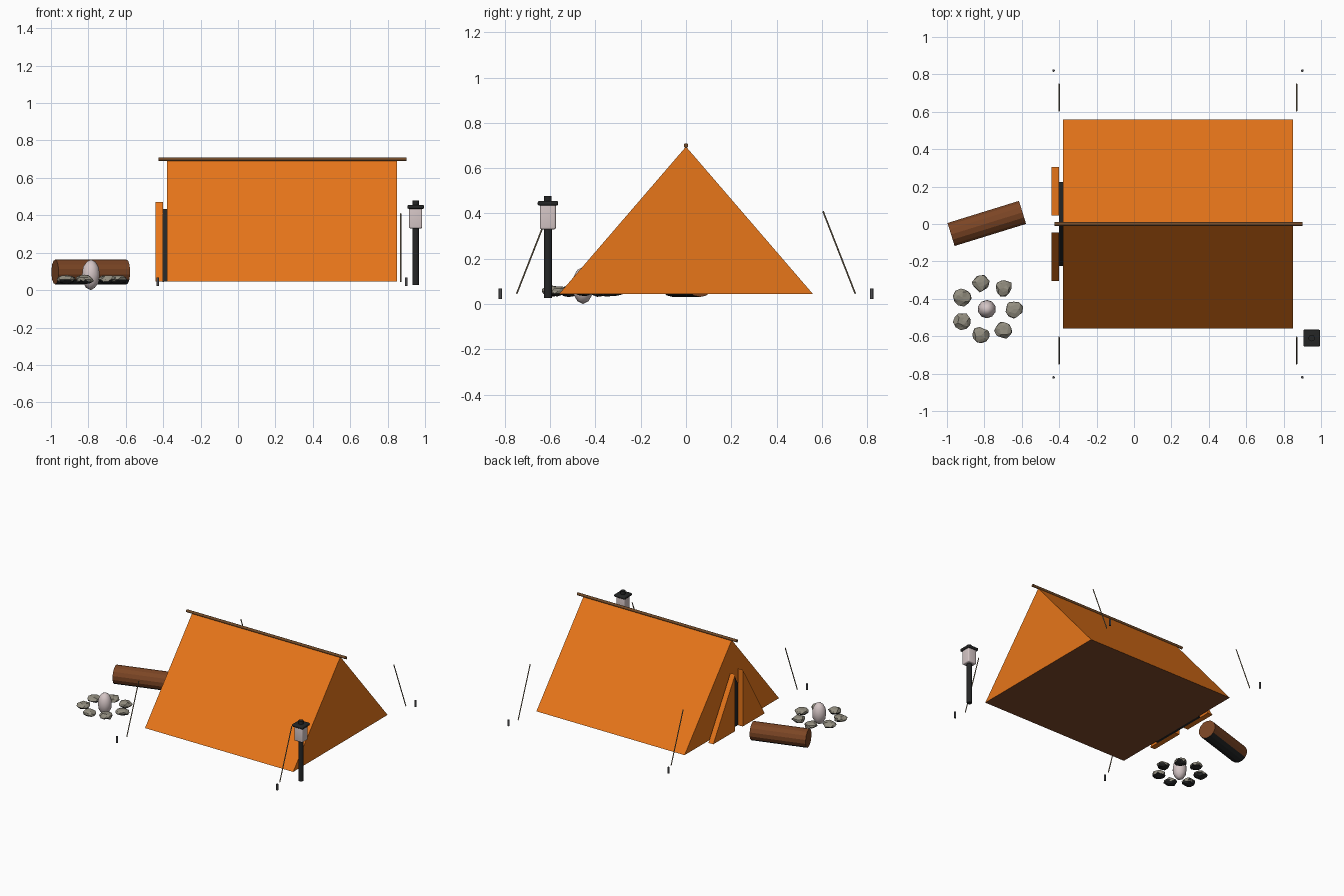
import bpy, bmesh, math, random
from mathutils import Vector

if "Cube" in bpy.data.objects:
    bpy.data.objects.remove(bpy.data.objects["Cube"])

random.seed(4)


def mat(name, r, g, b):
    m = bpy.data.materials.new(name)
    m.diffuse_color = (r, g, b, 1)
    m.use_nodes = True
    m.node_tree.nodes["Principled BSDF"].inputs["Base Color"].default_value = m.diffuse_color
    return m


ORANGE = mat("orange canvas", 0.80, 0.18, 0.010)
BARK = mat("brown bark", 0.20, 0.06, 0.018)
SHEET = mat("brown groundsheet", 0.22, 0.068, 0.025)
POLE = mat("pole wood", 0.17, 0.07, 0.022)
ROPE = mat("rope", 0.27, 0.21, 0.13)
PEG = mat("peg metal", 0.07, 0.07, 0.075)
BLACK = mat("soot black", 0.018, 0.019, 0.019)
GLASS = mat("pale glow", 0.66, 0.56, 0.56)
STONE = mat("grey stone", 0.29, 0.27, 0.215)


def finish(name, bm, material, under=None, limit=-0.5):
    """Make the object; faces pointing below the limit get the under material."""
    bmesh.ops.recalc_face_normals(bm, faces=bm.faces)
    bm.normal_update()
    me = bpy.data.meshes.new(name)
    me.materials.append(material)
    if under:
        me.materials.append(under)
        for f in bm.faces:
            f.material_index = int(f.normal.z < limit)
    bm.to_mesh(me)
    bm.free()
    ob = bpy.data.objects.new(name, me)
    bpy.context.collection.objects.link(ob)
    return ob


def smooth(ob):
    bpy.ops.object.select_all(action='DESELECT')
    ob.select_set(True)
    bpy.context.view_layer.objects.active = ob
    bpy.ops.object.shade_smooth_by_angle(angle=math.radians(40))
    return ob


def prism(name, yz, x0, x1, material, under=None):
    """Extrude a (y, z) profile along x."""
    bm = bmesh.new()
    f = bm.faces.new([bm.verts.new((x0, y, z)) for y, z in yz])
    ext = bmesh.ops.extrude_face_region(bm, geom=[f])["geom"]
    bmesh.ops.translate(bm, vec=(x1 - x0, 0, 0),
                        verts=[v for v in ext if isinstance(v, bmesh.types.BMVert)])
    return finish(name, bm, material, under)


def rod(name, a, b, r, material, sides=16, under=None):
    """Cylinder from point a to point b."""
    a, b = Vector(a), Vector(b)
    bm = bmesh.new()
    bmesh.ops.create_cone(bm, cap_ends=True, segments=sides, radius1=r,
                          radius2=r, depth=(b - a).length)
    turn = (b - a).to_track_quat('Z', 'Y').to_matrix()
    bmesh.ops.rotate(bm, matrix=turn, verts=bm.verts)
    ob = finish(name, bm, material, under)
    ob.location = (a + b) / 2
    return ob


def box(name, centre, size, material, bevel):
    bm = bmesh.new()
    bmesh.ops.create_cube(bm, size=1)
    bmesh.ops.scale(bm, vec=size, verts=bm.verts)
    bmesh.ops.bevel(bm, geom=bm.edges[:], offset=bevel, segments=4,
                    profile=0.5, affect='EDGES')
    ob = finish(name, bm, material)
    ob.location = centre
    return smooth(ob)


# Tent body with groundsheet, doorway and two door flaps
prism("tent_body", [(-0.56, 0.045), (0.56, 0.045), (0, 0.695)], -0.38, 0.85, ORANGE, SHEET)
prism("doorway", [(-0.225, 0.045), (0.225, 0.045), (0, 0.435)], -0.40, -0.38, BLACK)
for s, side in ((1, "back"), (-1, "front")):
    prism("door_flap_" + side,
          [(s * 0.045, 0.045), (s * 0.305, 0.045), (s * 0.045, 0.47)], -0.44, -0.40, ORANGE)
smooth(rod("ridge_pole", (-0.425, 0, 0.70), (0.9, 0, 0.70), 0.01, POLE))

# Guy ropes and pegs at the four corners
for s in (-1, 1):
    for xr, xp in ((-0.40, -0.43), (0.87, 0.90)):
        smooth(rod("guy_rope", (xr, s * 0.605, 0.41), (xr, s * 0.748, 0.045), 0.0035, ROPE))
        smooth(rod("tent_peg", (xp, s * 0.82, 0.022), (xp, s * 0.82, 0.068), 0.007, PEG))

# Log seat, sooty underneath
c, d = Vector((-0.787, 0.003, 0.097)), Vector((math.cos(0.3), math.sin(0.3), 0)) * 0.2
rod("log", c - d, c + d, 0.066, BARK, 14, BLACK)

# Campfire: stone ring, sooty underneath, around a pale egg-shaped flame
for i in range(7):
    t = i * math.tau / 7
    bm = bmesh.new()
    bmesh.ops.create_icosphere(bm, subdivisions=2, radius=0.047)
    for v in bm.verts:
        v.co *= random.uniform(0.82, 1.12)
        v.co.z *= 0.5
    bmesh.ops.rotate(bm, matrix=Vector((math.cos(t), math.sin(t), 0)).to_track_quat('X', 'Z').to_matrix(),
                     verts=bm.verts)
    ob = finish("fire_stone", bm, STONE, BLACK, -0.45)
    ob.location = (-0.787 + 0.145 * math.cos(t), -0.455 + 0.145 * math.sin(t), 0.057)
bm = bmesh.new()
bmesh.ops.create_icosphere(bm, subdivisions=2, radius=1)
bmesh.ops.scale(bm, vec=(0.049, 0.049, 0.082), verts=bm.verts)
smooth(finish("flame", bm, GLASS)).location = (-0.787, -0.455, 0.082)

# Lantern on a post
x, y = 0.95, -0.61
smooth(rod("lantern_post", (x, y, 0.027), (x, y, 0.335), 0.018, BLACK))
box("lantern_glass", (x, y, 0.386), (0.07, 0.07, 0.112), GLASS, 0.008)
box("lantern_cap", (x, y, 0.445), (0.09, 0.09, 0.02), BLACK, 0.007)
smooth(rod("lantern_knob", (x, y, 0.452), (x, y, 0.478), 0.017, BLACK))
